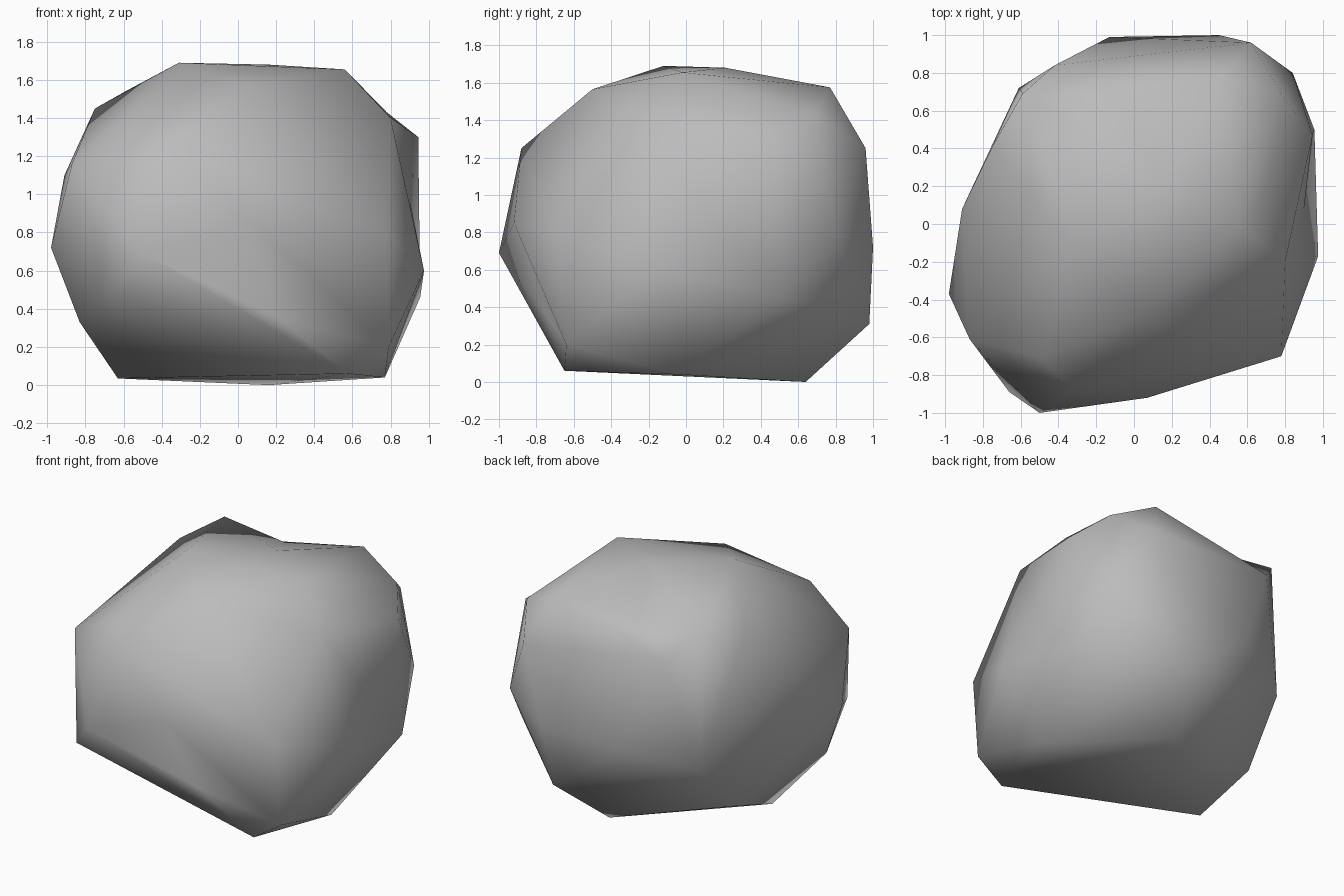
import bpy
import bmesh
from mathutils import Vector

# Remove the default cube
default_cube = bpy.data.objects.get("Cube")
if default_cube:
    bpy.data.objects.remove(default_cube, do_unlink=True)


def make_material(name, colour):
    """Create a flat, matte material."""
    material = bpy.data.materials.new(name)
    material.use_nodes = True
    material.diffuse_color = colour
    shader = material.node_tree.nodes.get("Principled BSDF")
    shader.inputs["Base Color"].default_value = colour
    shader.inputs["Roughness"].default_value = 0.8
    return material


def press_dent(surface, point):
    """Split the closest edge and push its new corner to the point."""
    def distance(edge):
        start, end = edge.verts
        return (start.co.lerp(end.co, 0.5) - point).length

    edge = min(list(surface.edges), key=distance)
    corner = bmesh.utils.edge_split(edge, edge.verts[0], 0.5)[1]
    corner.co = point

    # Join the new corner to the far corner of each face beside it
    for face in list(corner.link_faces):
        neighbours = [e.other_vert(corner) for e in corner.link_edges]
        far = [v for v in face.verts if v != corner and v not in neighbours]
        if far:
            bmesh.utils.face_split(face, corner, far[0])


def make_boulder(name, levels, dents, material):
    """Wrap a skin around the corner points, dent it and shade it smooth."""
    surface = bmesh.new()
    for corners in levels.values():
        for corner in corners:
            surface.verts.new(Vector(corner))
    bmesh.ops.convex_hull(surface, input=surface.verts[:])

    # Drop corners that ended up inside the skin
    loose = [v for v in surface.verts if not v.link_faces]
    bmesh.ops.delete(surface, geom=loose, context='VERTS')

    for dent in dents:
        press_dent(surface, Vector(dent))
    bmesh.ops.recalc_face_normals(surface, faces=surface.faces[:])
    for face in surface.faces:
        face.smooth = True

    mesh = bpy.data.meshes.new(name)
    surface.to_mesh(mesh)
    surface.free()
    mesh.materials.append(material)
    boulder = bpy.data.objects.new(name, mesh)
    bpy.context.collection.objects.link(boulder)
    return boulder


# Corner points of the stone, grouped by height
levels = {
    "underside": [
        (.16, .64, 0), (-.63, -.08, .035), (.77, -.04, .04),
        (.58, -.65, .06), (-.68, .35, .2),
    ],
    "lower_flank": [
        (.37, .98, .31), (-.83, -.41, .33), (.955, .5, .46),
        (.79, -.64, .2), (-.66, -.89, .5),
    ],
    "middle": [
        (-.98, -.37, .72), (-.5, -1, .69), (.975, -.17, .6),
        (.78, -.7, .79), (.84, .8, .81), (.45, 1, .72),
        (-.13, .99, .7), (-.61, .72, .57), (.07, -.92, .85),
    ],
    "upper_flank": [
        (-.91, .08, 1.1), (-.87, -.61, 1.16), (-.32, -.88, 1.25),
        (.945, .47, 1.3), (.62, .96, 1.25), (-.42, .84, 1.36),
        (-.49, -.71, 1.36), (.78, .69, 1.43), (-.75, .41, 1.45),
        (.8, -.2, 1.4),
    ],
    "crown": [
        (.04, -.5, 1.565), (-.59, .69, 1.54), (.46, .77, 1.575),
        (-.31, -.12, 1.69), (.56, -.02, 1.655), (.16, .21, 1.68),
    ],
}

# Shallow hollows: back of the crown, shoulder, side and front foot
dents = [
    (-.09, .66, 1.5), (.72, .2, 1.455), (.9, .08, .97), (.2, -.75, .36),
]

stone_grey = make_material("stone_grey", (.5, .5, .5, 1))
make_boulder("boulder", levels, dents, stone_grey)
